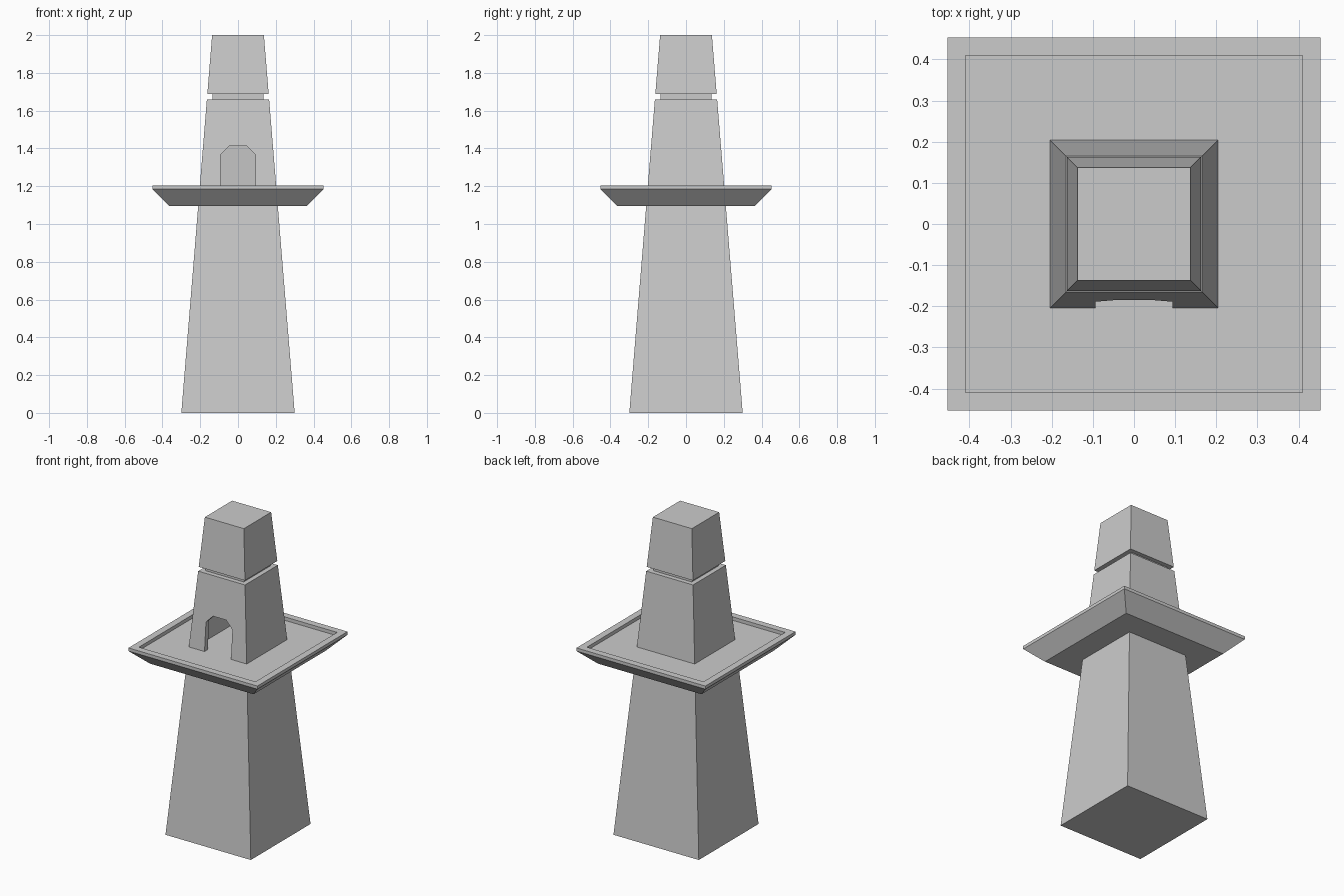
import bpy, bmesh

if "Cube" in bpy.data.objects:
    bpy.data.objects.remove(bpy.data.objects["Cube"])

TAPER = (0.30 - 0.137) / 2.0


def half(z):
    """Half width of the tapering tower at height z."""
    return 0.30 - TAPER * z


def make_object(name, bm):
    bmesh.ops.recalc_face_normals(bm, faces=bm.faces)
    mesh = bpy.data.meshes.new(name)
    bm.to_mesh(mesh)
    bm.free()
    obj = bpy.data.objects.new(name, mesh)
    bpy.context.collection.objects.link(obj)
    return obj


def square_loft(name, rings):
    """Skin a stack of square rings given as (half width, z), closed at both ends."""
    bm = bmesh.new()
    loops = [[bm.verts.new((sx * h, sy * h, z))
              for sx, sy in ((-1, -1), (1, -1), (1, 1), (-1, 1))] for h, z in rings]
    for a, b in zip(loops, loops[1:]):
        for i in range(4):
            j = (i + 1) % 4
            bm.faces.new((a[i], a[j], b[j], b[i]))
    bm.faces.new(loops[0])
    bm.faces.new(loops[-1])
    return make_object(name, bm)


# Lower tower shaft
square_loft("tower_shaft", [(half(0), 0), (half(1.10), 1.10)])

# Gallery platform with flared underside and raised rim
square_loft("gallery_platform", [(0.364, 1.095), (0.453, 1.185), (0.453, 1.205),
                                 (0.41, 1.205), (0.41, 1.183)])

# Hollow lookout room, grooved neck and solid cap
wall = 0.032
lookout = square_loft("lookout_room", [
    (half(1.64) - wall, 1.64), (half(1.175) - wall, 1.175),
    (half(1.175), 1.175), (half(1.66), 1.66),
    (0.135, 1.66), (0.135, 1.687),
    (half(1.687), 1.687), (half(2.0), 2.0)])

# Doorway with chamfered top, cut through the front wall only
profile = [(-0.093, 1.15), (0.093, 1.15), (0.093, 1.365),
           (0.046, 1.413), (-0.046, 1.413), (-0.093, 1.365)]
bm = bmesh.new()
face = bm.faces.new([bm.verts.new((x, -0.30, z)) for x, z in profile])
ext = bmesh.ops.extrude_face_region(bm, geom=[face])
bmesh.ops.translate(bm, vec=(0, 0.25, 0),
                    verts=[v for v in ext["geom"] if isinstance(v, bmesh.types.BMVert)])
cutter = make_object("doorway_cutter", bm)
cutter.hide_render = True
cutter.hide_set(True)

cut = lookout.modifiers.new("doorway", "BOOLEAN")
cut.operation = "DIFFERENCE"
cut.solver = "EXACT"
cut.object = cutter
